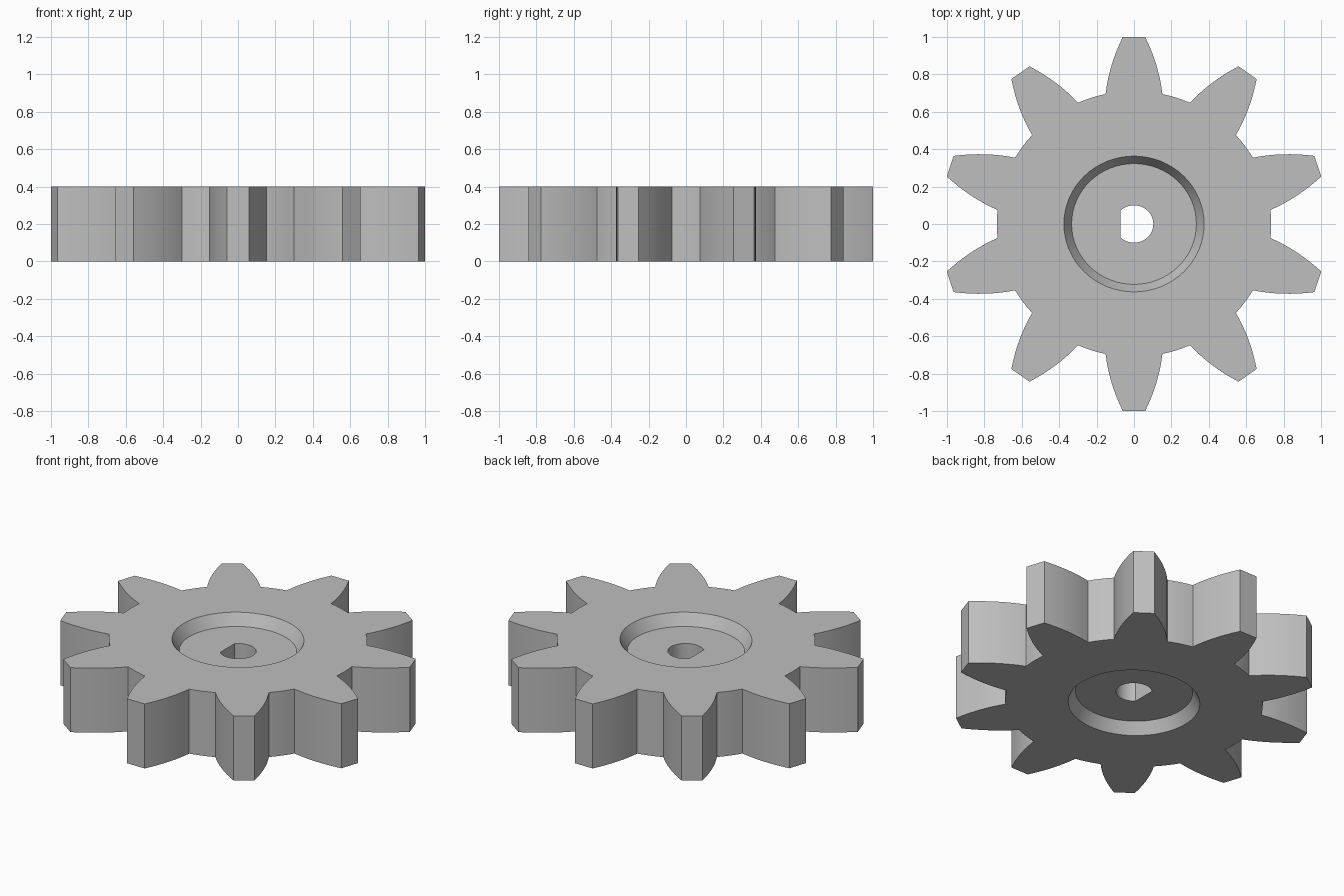
import bpy, bmesh, math
from mathutils import Matrix, Vector

old = bpy.data.objects.get("Cube")
if old:
    bpy.data.objects.remove(old, do_unlink=True)

TEETH, HEIGHT, STRETCH = 10, 0.4, 1.033
ROOT, ROOT_HALF, TIP_HALF, BULGE = 0.71, 0.147, 0.058, 0.014
POCKET_RIM, POCKET_FLOOR, POCKET_DEPTH = 0.363, 0.323, 0.07
BORE, BORE_FLAT = 0.1, -0.07

grey = bpy.data.materials.new("plain_grey")
grey.use_nodes = True
colour = (0.52, 0.52, 0.52, 1)
grey.diffuse_color = colour
grey.node_tree.nodes["Principled BSDF"].inputs["Base Color"].default_value = colour


def gear_outline(steps=8):
    """One tooth with curved flanks plus its root arc, repeated around."""
    base = math.sqrt(ROOT ** 2 - ROOT_HALF ** 2)
    flank = []
    for i in range(steps + 1):
        t = i / steps
        half = ROOT_HALF + (TIP_HALF - ROOT_HALF) * t + 4 * BULGE * t * (1 - t)
        flank.append(Vector((base + (1 - base) * t, half)))
    tooth = [Vector((p.x, -p.y)) for p in flank] + flank[::-1]
    pitch = 2 * math.pi / TEETH
    start = math.asin(ROOT_HALF / ROOT)
    gap = pitch - 2 * start
    for i in range(1, 4):
        a = start + gap * i / 4
        tooth.append(Vector((ROOT * math.cos(a), ROOT * math.sin(a))))
    points = []
    for k in range(TEETH):
        turn = Matrix.Rotation(math.pi / 2 + k * pitch, 2)
        points += [turn @ p for p in tooth]
    return points


def arc(radius, limit=math.pi, steps=64):
    """Circle, or an arc open towards -x when limit is below pi."""
    count = steps if limit == math.pi else steps + 1
    return [Vector((radius * math.cos(a), radius * math.sin(a)))
            for a in (-limit + 2 * limit * i / steps for i in range(count))]


bm = bmesh.new()


def ring(points, z):
    verts = [bm.verts.new((p.x * STRETCH, p.y, z)) for p in points]
    for i, v in enumerate(verts):
        bm.edges.new((v, verts[i - 1]))
    return verts


def wall(low, high):
    for i in range(len(low)):
        bm.faces.new((low[i - 1], low[i], high[i], high[i - 1]))


def flat_between(outer, inner):
    edges = [bm.edges.get((r[i - 1], r[i])) for r in (outer, inner) for i in range(len(r))]
    bmesh.ops.triangle_fill(bm, edges=edges, use_beauty=True)


# Both faces of the gear, each with a tapered recess around the bore
sides = []
bore_points = arc(BORE, math.acos(BORE_FLAT / BORE), 40)
for z, inward in ((0, 1), (HEIGHT, -1)):
    floor_z = z + inward * POCKET_DEPTH
    outline = ring(gear_outline(), z)
    rim = ring(arc(POCKET_RIM), z)
    floor = ring(arc(POCKET_FLOOR), floor_z)
    bore = ring(bore_points, floor_z)
    flat_between(outline, rim)
    wall(rim, floor)
    flat_between(floor, bore)
    sides.append((outline, bore))

# Toothed rim and D-shaped bore
wall(sides[0][0], sides[1][0])
wall(sides[0][1], sides[1][1])
bmesh.ops.recalc_face_normals(bm, faces=bm.faces[:])

mesh = bpy.data.meshes.new("gear_wheel")
bm.to_mesh(mesh)
bm.free()
mesh.materials.append(grey)
gear = bpy.data.objects.new("gear_wheel", mesh)
bpy.context.collection.objects.link(gear)
bpy.ops.object.select_all(action="DESELECT")
gear.select_set(True)
bpy.context.view_layer.objects.active = gear
bpy.ops.object.shade_smooth_by_angle(angle=math.radians(25))
